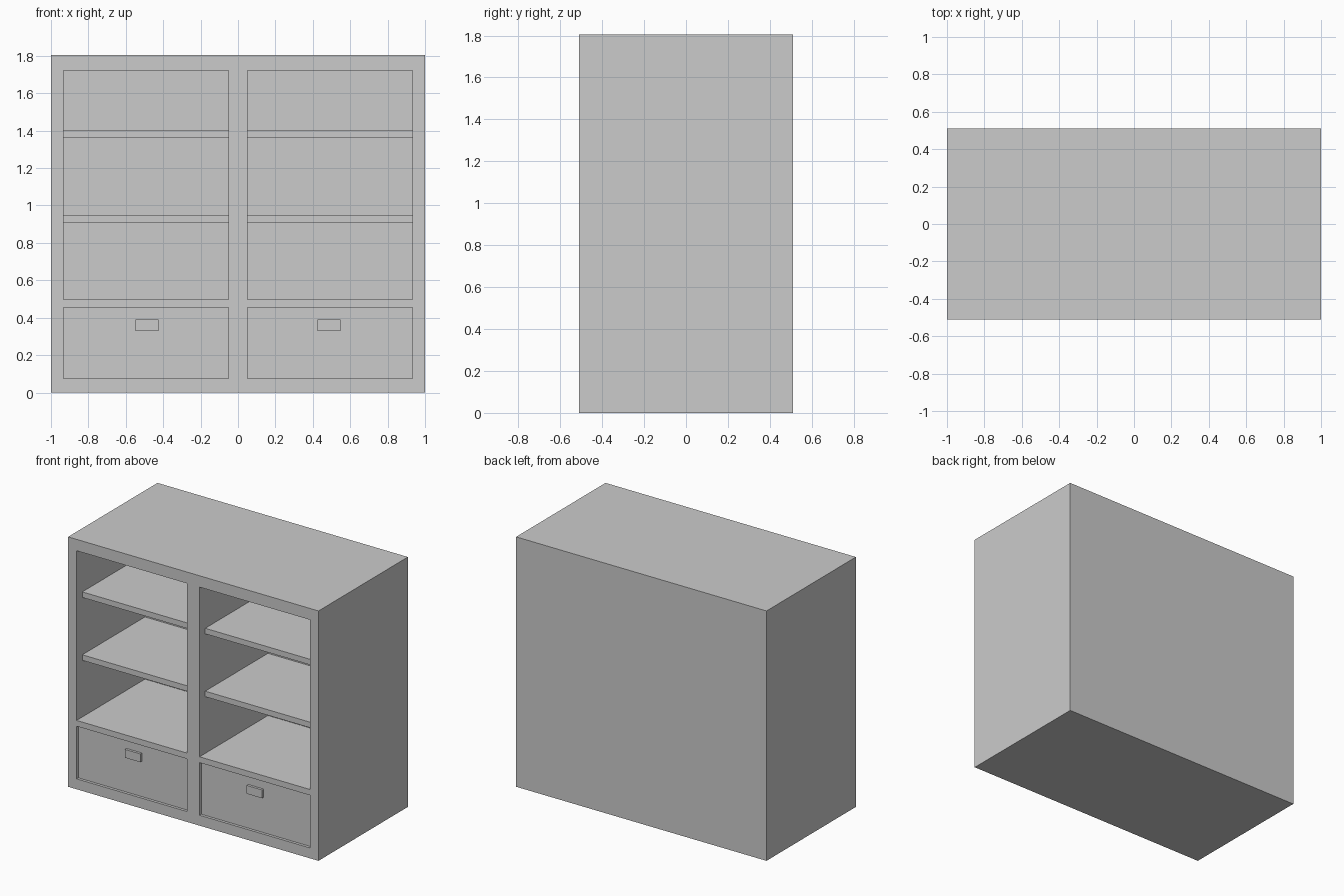
import bpy
import bmesh
from mathutils import Vector

if "Cube" in bpy.data.objects:
    bpy.data.objects.remove(bpy.data.objects["Cube"])

FRONT, BACK = -0.51, 0.51      # case depth
INNER_BACK = 0.27              # rear wall of the compartments
X0, X1 = 0.05, 0.932           # opening, right half


def box(name, lo, hi):
    """Axis-aligned box between two corners."""
    lo, hi = Vector(lo), Vector(hi)
    bm = bmesh.new()
    bmesh.ops.create_cube(bm, size=1)
    for v in bm.verts:
        v.co = Vector([(a + b) / 2 + c * (b - a) for a, b, c in zip(lo, hi, v.co)])
    mesh = bpy.data.meshes.new(name)
    bm.to_mesh(mesh)
    bm.free()
    obj = bpy.data.objects.new(name, mesh)
    bpy.context.collection.objects.link(obj)
    return obj


def half_box(name, side, x, y, z):
    """Box given for the right half, mirrored when side is -1."""
    xs = sorted((side * x[0], side * x[1]))
    return box(name, (xs[0], y[0], z[0]), (xs[1], y[1], z[1]))


def carve(target, cutter):
    """Cut a recess into the target and discard the cutter."""
    mod = target.modifiers.new("recess", 'BOOLEAN')
    mod.operation = 'DIFFERENCE'
    mod.solver = 'EXACT'
    mod.object = cutter
    bpy.context.view_layer.objects.active = target
    bpy.ops.object.modifier_apply(modifier=mod.name)
    bpy.data.objects.remove(cutter)


# Outer case
case = box("bookcase_case", (-1, FRONT, 0), (1, BACK, 1.804))

for side, label in ((-1, "left"), (1, "right")):
    # Open compartment and drawer recess
    for z in ((0.497, 1.722), (0.075, 0.455)):
        carve(case, half_box("cutter", side, (X0, X1), (FRONT - 0.1, INNER_BACK), z))

    # Two shelves set back from the front frame
    for level, z in (("lower", (0.906, 0.946)), ("upper", (1.36, 1.40))):
        half_box(f"{label}_{level}_shelf", side, (X0, X1), (FRONT + 0.065, INNER_BACK), z)

    # Drawer and its pull
    half_box(f"{label}_drawer", side, (X0, X1), (FRONT + 0.02, INNER_BACK), (0.075, 0.455))
    half_box(f"{label}_drawer_pull", side, (0.425, 0.548), (FRONT + 0.002, FRONT + 0.025),
             (0.33, 0.39))
